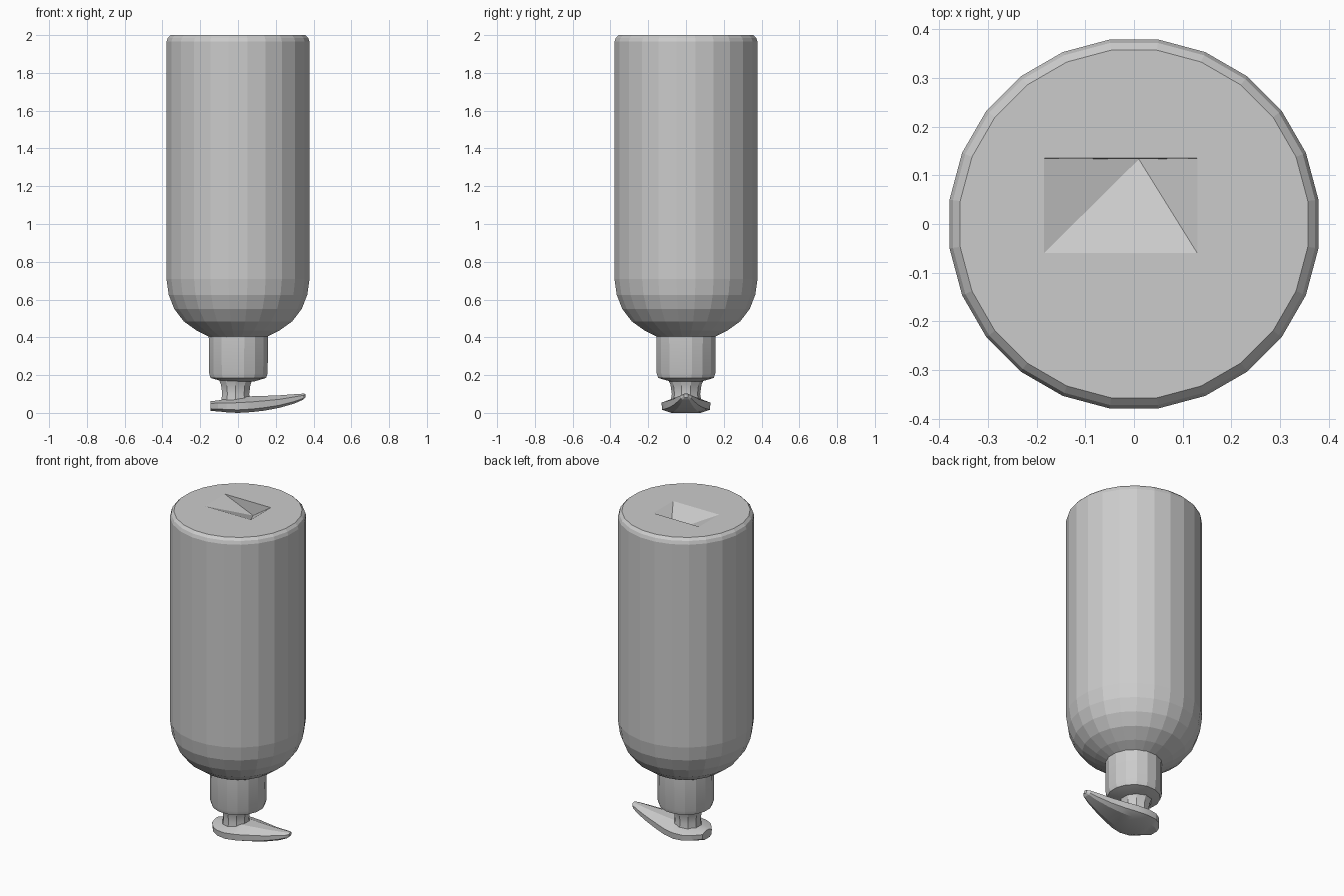
import bpy, math

if "Cube" in bpy.data.objects:
    bpy.data.objects.remove(bpy.data.objects["Cube"])


def make_object(name, verts, faces, angle=20):
    mesh = bpy.data.meshes.new(name)
    mesh.from_pydata(verts, [], faces)
    mesh.update()
    obj = bpy.data.objects.new(name, mesh)
    bpy.context.collection.objects.link(obj)
    bpy.ops.object.select_all(action='DESELECT')
    obj.select_set(True)
    bpy.context.view_layer.objects.active = obj
    if angle:
        bpy.ops.object.shade_smooth_by_angle(angle=math.radians(angle))
    return obj


def loft(name, rings, angle=20):
    """Skin closed rings of equal length and cap both ends."""
    n = len(rings[0])
    verts = [p for ring in rings for p in ring]
    faces = [tuple(reversed(range(n)))]
    for r in range(len(rings) - 1):
        for i in range(n):
            a, b = r * n + i, r * n + (i + 1) % n
            faces.append((a, b, b + n, a + n))
    faces.append(tuple(range(len(verts) - n, len(verts))))
    return make_object(name, verts, faces, angle)


def lathe(name, profile, sides, cx=0.0, angle=20):
    """Revolve (radius, z) points, listed bottom to top, around z."""
    rings = [[(cx + r * math.cos(math.tau * (i + 0.5) / sides),
               r * math.sin(math.tau * (i + 0.5) / sides), z)
              for i in range(sides)] for r, z in profile]
    return loft(name, rings, angle)


# Bottle body standing upside down, shoulder at the bottom
body = lathe("bottle_body", [
    (0.14, 0.395), (0.22, 0.435), (0.29, 0.485), (0.34, 0.55),
    (0.37, 0.625), (0.382, 0.71), (0.382, 1.965), (0.375, 1.985),
    (0.36, 2.0)], 24, angle=0)

# Off-centre pyramid recess in the bottle base
x0, x1, y0, y1, t = -0.185, 0.13, -0.06, 0.135, 2.0
cutter = make_object("recess_cutter", [
    (x0, y0, t), (x1, y0, t), (x1, y1, t), (x0, y1, t),
    (x0, y0, t + 0.1), (x1, y0, t + 0.1), (x1, y1, t + 0.1), (x0, y1, t + 0.1),
    (0.01, y1 - 0.002, t - 0.08)],
    [(0, 8, 1), (1, 8, 2), (2, 8, 3), (3, 8, 0), (4, 5, 6, 7),
     (0, 1, 5, 4), (1, 2, 6, 5), (2, 3, 7, 6), (3, 0, 4, 7)], angle=0)
# the pyramid faces above are wound inward, so make all normals consistent
bpy.ops.object.mode_set(mode='EDIT')
bpy.ops.mesh.select_all(action='SELECT')
bpy.ops.mesh.normals_make_consistent(inside=False)
bpy.ops.object.mode_set(mode='OBJECT')
cutter.hide_render = True
mod = body.modifiers.new("base_recess", 'BOOLEAN')
mod.operation = 'DIFFERENCE'
mod.solver = 'EXACT'
mod.object = cutter
bpy.context.view_layer.objects.active = body
bpy.ops.object.modifier_apply(modifier=mod.name)
bpy.data.objects.remove(cutter)

# Screw collar
lathe("collar", [(0.08, 0.165), (0.15, 0.185), (0.158, 0.21),
                 (0.16, 0.405), (0.13, 0.42)], 16, cx=0.002)

# Pump stem with a waist
lathe("pump_stem", [(0.085, 0.04), (0.075, 0.10), (0.082, 0.15),
                    (0.10, 0.19)], 10, cx=-0.012)

# Pump head and spout: cross-sections along x (half width, bottom, edge, top)
sections = [
    (-0.145, 0.045, 0.010, 0.050, 0.062), (-0.105, 0.095, 0.008, 0.052, 0.066),
    (-0.06, 0.122, 0.003, 0.052, 0.075), (0.0, 0.13, 0.000, 0.054, 0.085),
    (0.07, 0.118, 0.004, 0.058, 0.088), (0.14, 0.095, 0.012, 0.064, 0.090),
    (0.22, 0.07, 0.027, 0.072, 0.093), (0.30, 0.045, 0.050, 0.085, 0.099),
    (0.345, 0.028, 0.070, 0.093, 0.102), (0.357, 0.012, 0.082, 0.096, 0.101)]
rings = []
for x, w, bottom, edge, top in sections:
    low = bottom + (edge - bottom) * 0.3
    rings.append([(x, -0.6 * w, bottom), (x, 0.6 * w, bottom), (x, 0.97 * w, low),
                  (x, w, edge), (x, 0.35 * w, top), (x, -0.35 * w, top),
                  (x, -w, edge), (x, -0.97 * w, low)])
loft("pump_head", rings)
